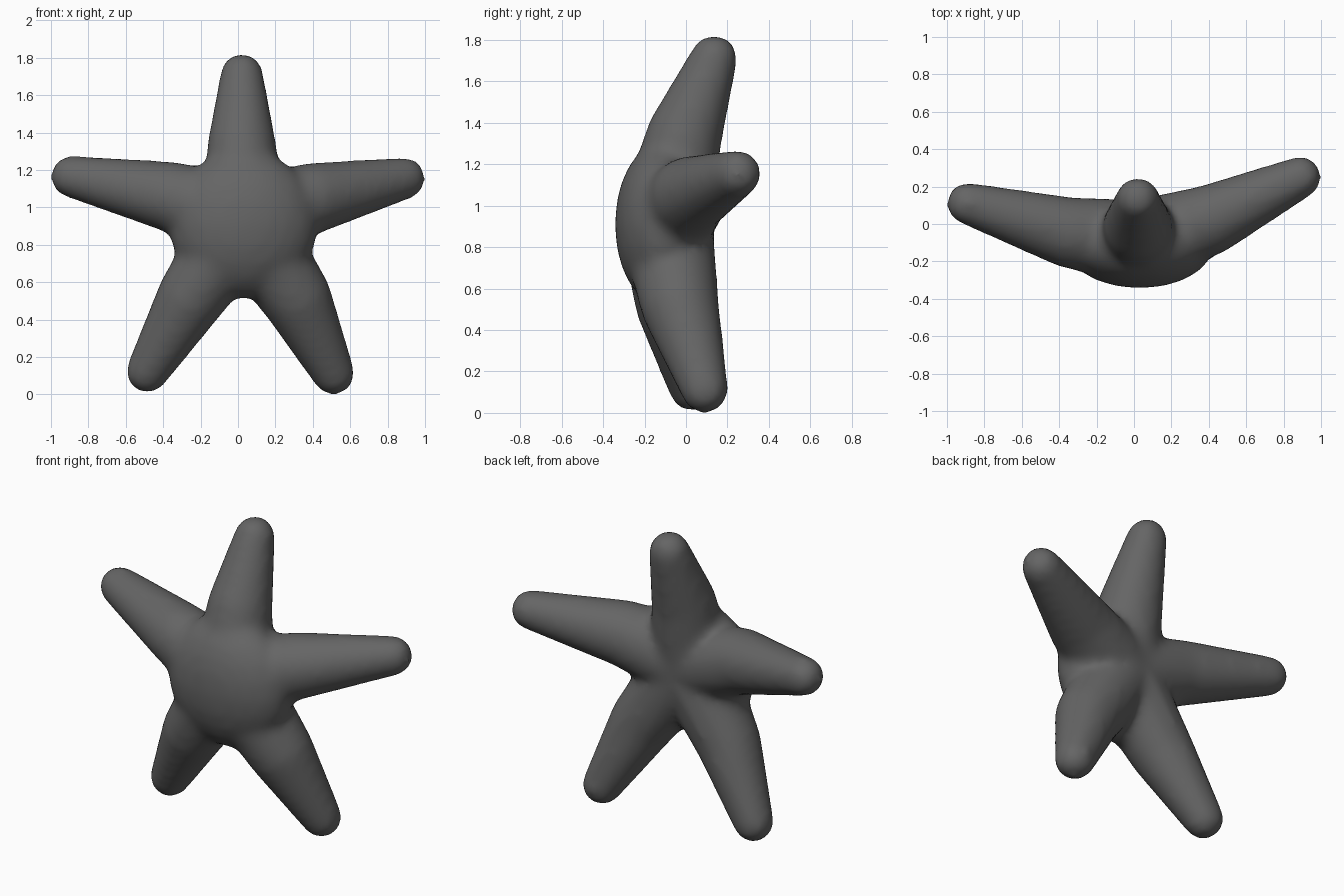
import bpy, bmesh
from mathutils import Vector, Matrix

if "Cube" in bpy.data.objects:
    bpy.data.objects.remove(bpy.data.objects["Cube"])

grey = bpy.data.materials.new("dark grey")
grey.diffuse_color = (0.13, 0.13, 0.13, 1)
grey.use_nodes = True
grey.node_tree.nodes["Principled BSDF"].inputs["Base Color"].default_value = grey.diffuse_color

# Each arm: (centre, radius) at the tip and the middle; all share one root
ROOT = ((0.03, -0.10, 0.93), 0.23)
ARMS = {
    "top_arm": [((0.02, 0.135, 1.71), 0.115), ((0.02, -0.01, 1.33), 0.185)],
    "left_arm": [((-0.89, 0.11, 1.165), 0.113), ((-0.35, -0.045, 1.055), 0.19)],
    "right_arm": [((0.89, 0.25, 1.155), 0.113), ((0.40, 0.02, 1.05), 0.19)],
    "left_leg": [((-0.485, 0.03, 0.122), 0.115), ((-0.25, -0.06, 0.52), 0.185)],
    "right_leg": [((0.51, 0.09, 0.112), 0.115), ((0.31, -0.03, 0.52), 0.19)],
}


def ball(bm, centre, radius, scale=(1, 1, 1)):
    m = Matrix.Translation(Vector(centre)) @ Matrix.Diagonal((*scale, 1))
    bmesh.ops.create_icosphere(bm, subdivisions=3, radius=radius, matrix=m)


def tapered_segment(bm, a, b):
    """Hull around two balls: a round-ended cone."""
    balls = bmesh.new()
    ball(balls, *a)
    ball(balls, *b)
    points = [v.co.copy() for v in balls.verts]
    balls.free()
    verts = [bm.verts.new(p) for p in points]
    bmesh.ops.convex_hull(bm, input=verts)
    for v in [v for v in bm.verts if not v.link_faces]:
        bm.verts.remove(v)


bm = bmesh.new()
# Five arms, each running from tip to middle to root
for tip, middle in ARMS.values():
    tapered_segment(bm, tip, middle)
    tapered_segment(bm, middle, ROOT)
# Central body
ball(bm, (0.03, -0.11, 0.91), 1.0, (0.40, 0.235, 0.40))
bmesh.ops.recalc_face_normals(bm, faces=bm.faces[:])

mesh = bpy.data.meshes.new("starfish_body")
bm.to_mesh(mesh)
bm.free()
mesh.materials.append(grey)
star = bpy.data.objects.new("starfish_body", mesh)
bpy.context.collection.objects.link(star)

# Fuse the parts into one skin and soften the joints
fuse = star.modifiers.new("fuse", 'REMESH')
fuse.mode = 'VOXEL'
fuse.voxel_size = 0.025
fuse.use_smooth_shade = True
soften = star.modifiers.new("soften", 'SMOOTH')
soften.factor = 0.5
soften.iterations = 12
